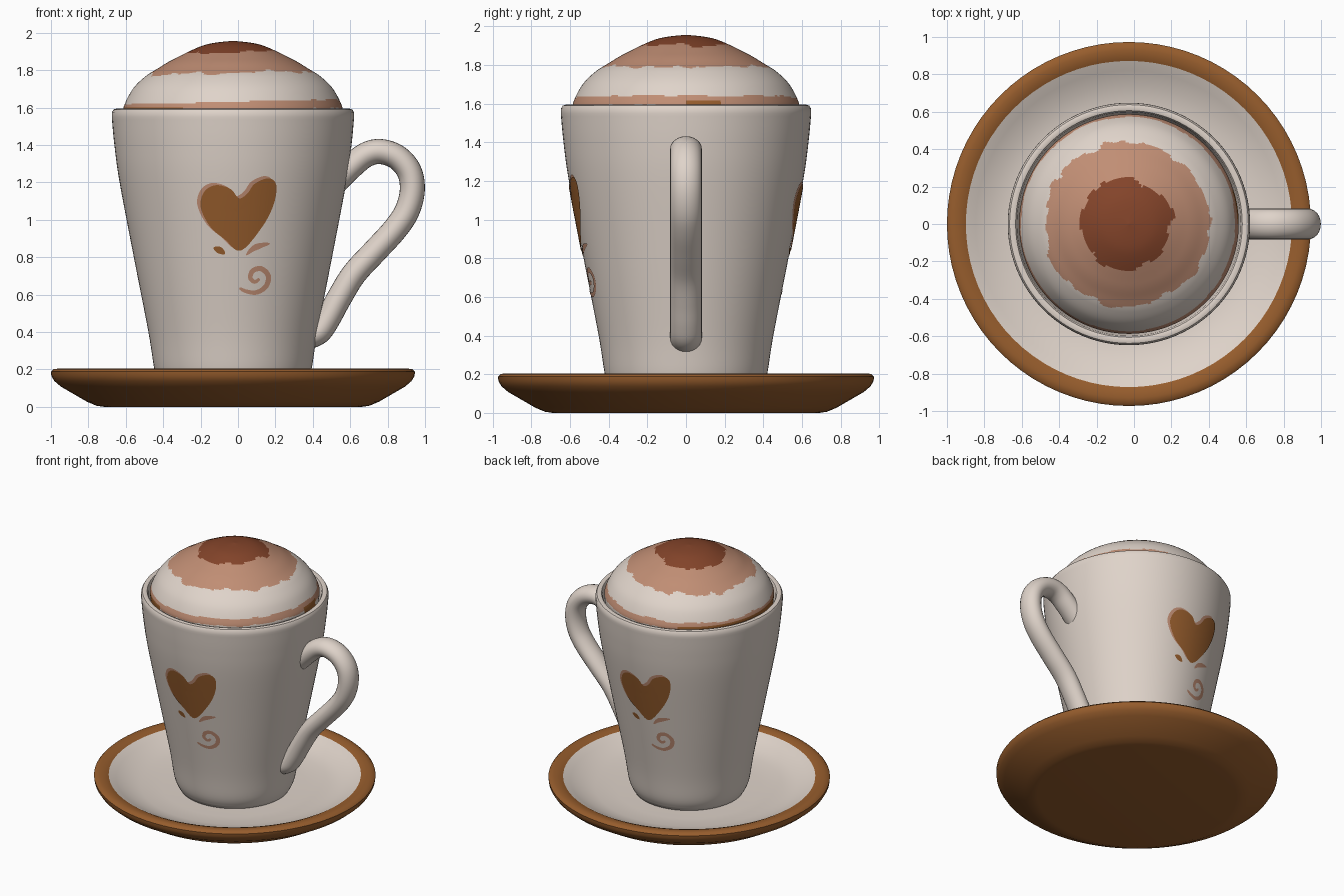
import bpy, bmesh, math
from mathutils import Vector, noise

if "Cube" in bpy.data.objects:
    bpy.data.objects.remove(bpy.data.objects["Cube"])

CX = -0.027  # shared axis of mug, saucer and foam


def mat(name, rgb):
    m = bpy.data.materials.new(name)
    m.diffuse_color = (*rgb, 1)
    m.use_nodes = True
    m.node_tree.nodes["Principled BSDF"].inputs["Base Color"].default_value = m.diffuse_color
    return m


CREAM = mat("cream_white", (0.74, 0.655, 0.59))
BROWN = mat("caramel_brown", (0.31, 0.11, 0.026))
TAN = mat("light_tan", (0.53, 0.27, 0.175))
COCOA = mat("cocoa_red_brown", (0.23, 0.058, 0.023))


def finish(name, bm, mats, angle=40, recalc=True):
    if recalc:
        bmesh.ops.recalc_face_normals(bm, faces=bm.faces)
    me = bpy.data.meshes.new(name)
    bm.to_mesh(me)
    bm.free()
    for m in mats:
        me.materials.append(m)
    ob = bpy.data.objects.new(name, me)
    bpy.context.collection.objects.link(ob)
    bpy.ops.object.select_all(action='DESELECT')
    ob.select_set(True)
    bpy.context.view_layer.objects.active = ob
    bpy.ops.object.shade_smooth_by_angle(angle=math.radians(angle))
    return ob


def smooth(pts, n, closed=False):
    """Catmull-Rom samples through the points."""
    pts = [Vector(p) for p in pts]
    k = len(pts)
    get = (lambda i: pts[i % k]) if closed else (lambda i: pts[max(0, min(k - 1, i))])
    out = []
    for i in range(k if closed else k - 1):
        a, b, c, d = get(i - 1), get(i), get(i + 1), get(i + 2)
        for j in range(n):
            t = j / n
            out.append(0.5 * (2 * b + (c - a) * t + (2 * a - 5 * b + 4 * c - d) * t * t
                              + (3 * b - a - 3 * c + d) * t ** 3))
    if not closed:
        out.append(pts[-1])
    return out


def lathe(profile, seg):
    """Spin (radius, z) points round the shared axis; radius 0 becomes a pole."""
    bm = bmesh.new()
    rings = []
    for r, z in profile:
        if r < 1e-4:
            rings.append([bm.verts.new((CX, 0, z))] * seg)
        else:
            rings.append([bm.verts.new((CX + r * math.cos(2 * math.pi * i / seg),
                                        r * math.sin(2 * math.pi * i / seg), z))
                          for i in range(seg)])
    for a, b in zip(rings, rings[1:]):
        for i in range(seg):
            j = (i + 1) % seg
            vs = list(dict.fromkeys((a[i], a[j], b[j], b[i])))
            if len(vs) > 2:
                bm.faces.new(vs)
    return bm


# Saucer: brown outside and rim, cream dish
bm = lathe([(0, 0), (0.69, 0), (0.73, 0.006), (0.78, 0.027), (0.92, 0.108), (0.955, 0.138),
            (0.971, 0.165), (0.973, 0.188), (0.96, 0.201), (0.93, 0.205), (0.90, 0.202),
            (0.872, 0.192), (0.82, 0.165), (0.74, 0.13), (0.65, 0.11), (0.5, 0.1), (0, 0.1)], 80)
bm.normal_update()
bmesh.ops.recalc_face_normals(bm, faces=bm.faces)
for f in bm.faces:
    c = f.calc_center_median()
    if f.normal.z > 0.3 and math.hypot(c.x - CX, c.y) < 0.87:
        f.material_index = 1
finish("saucer", bm, [BROWN, CREAM])

# Mug body with rounded rim and hollow lip
wall = smooth([(0.395, 0.13), (0.42, 0.2), (0.452, 0.4), (0.53, 0.8), (0.606, 1.2),
               (0.634, 1.4), (0.648, 1.55)], 6)
body = [(0, 0.09), (0.35, 0.09), (0.38, 0.105)] + [tuple(p) for p in wall] + [
    (0.647, 1.575), (0.638, 1.59), (0.622, 1.595), (0.606, 1.59), (0.598, 1.575),
    (0.59, 1.5), (0.57, 1.4), (0, 1.4)]
finish("mug_body", lathe(body, 96), [CREAM])

# Handle: oval section swept along a curved path
path = smooth([(0.52, 1.20), (0.60, 1.28), (0.68, 1.345), (0.76, 1.365), (0.85, 1.335),
               (0.915, 1.26), (0.932, 1.16), (0.905, 1.05), (0.84, 0.95), (0.73, 0.83),
               (0.62, 0.71), (0.54, 0.58), (0.48, 0.47), (0.43, 0.40), (0.36, 0.37)], 5)
bm = bmesh.new()
rings = []
for i, p in enumerate(path):
    t = (path[min(i + 1, len(path) - 1)] - path[max(i - 1, 0)]).normalized()
    n = Vector((-t.y, t.x))
    ring = []
    for k in range(24):
        a = 2 * math.pi * k / 24
        q = p + n * 0.067 * math.cos(a)
        ring.append(bm.verts.new((q.x, 0.082 * math.sin(a), q.y)))
    rings.append(ring)
for a, b in zip(rings, rings[1:]):
    for k in range(24):
        bm.faces.new((a[k], a[(k + 1) % 24], b[(k + 1) % 24], b[k]))
bm.faces.new(rings[0])
bm.faces.new(rings[-1])
finish("mug_handle", bm, [CREAM])

# Foam dome: ragged cocoa top, tan ring, tan band and coffee stain at the rim
dome = smooth([(0.575, 1.48), (0.585, 1.56), (0.582, 1.61), (0.535, 1.70), (0.47, 1.765),
               (0.40, 1.81), (0.315, 1.86), (0.15, 1.935), (0, 1.957)], 12)
dome[-1] = Vector((0, 1.957))
bm = lathe([(0, 1.48)] + [tuple(p) for p in dome], 160)
for f in bm.faces:
    c = f.calc_center_median()
    x, y = c.x + 0.04, c.y
    r = math.hypot(x, y)
    rag = 0.035 * noise.noise((x * 7, y * 7, 2)) + 0.02 * noise.noise((x * 22, y * 22, 5))
    low = 0.012 * math.cos(math.atan2(y, x)) + 0.3 * rag
    if r < 0.24 + rag:
        f.material_index = 3
    elif r < 0.44 + rag:
        f.material_index = 2
    elif c.z < 1.598 and x < -0.25 or (c.z < 1.618 and x > 0.5 and 0 < y < 0.17):
        f.material_index = 1
    elif 1.585 + low < c.z < 1.632 + low:
        f.material_index = 2
finish("foam_dome", bm, [CREAM, BROWN, TAN, COCOA], 60)


# Painted decoration, wrapped on the mug wall; repeated on the back by a half turn
def wall_radius(z):
    for a, b in zip(wall, wall[1:]):
        if a.y <= z <= b.y:
            return a.x + (b.x - a.x) * (z - a.y) / (b.y - a.y)
    return wall[-1].x


def decal(name, rows, material, off, closed):
    """Skin rows of (x, z) points and lay them on the mug wall."""
    for side, s in (("front", 1), ("back", -1)):
        bm = bmesh.new()
        vr = []
        for row in rows:
            vs = []
            for x, z in row:
                u, r = x - CX, wall_radius(z) + off
                vs.append(bm.verts.new((CX + s * u, -s * math.sqrt(r * r - u * u), z)))
            vr.append(vs)
        for a, b in zip(vr, vr[1:]):
            for i in range(len(a) if closed else len(a) - 1):
                j = (i + 1) % len(a)
                bm.faces.new((a[i], a[j], b[j], b[i]))
        bmesh.ops.remove_doubles(bm, verts=bm.verts, dist=1e-5)
        bm.normal_update()
        for f in bm.faces:
            if f.normal.y * s > 0:
                f.normal_flip()
        finish(name + "_" + side, bm, [material], recalc=False)


def filled(outline, centre, dx=0, dz=0):
    c = Vector(centre)
    return [[c.lerp(p, k / 8) + Vector((dx, dz)) for p in outline] for k in range(9)]


def stroke(pts, widths):
    left, right = [], []
    for i, p in enumerate(pts):
        t = (pts[min(i + 1, len(pts) - 1)] - pts[max(i - 1, 0)]).normalized()
        n = Vector((-t.y, t.x)) * widths(i / (len(pts) - 1)) / 2
        left.append(p + n)
        right.append(p - n)
    return [left, right]


heart = smooth([(0.015, 0.835), (0.128, 0.96), (0.19, 1.08), (0.205, 1.185), (0.165, 1.222),
                (0.09, 1.193), (0.05, 1.14), (0.005, 1.115), (-0.04, 1.165), (-0.12, 1.185),
                (-0.18, 1.15), (-0.20, 1.07), (-0.15, 0.965), (-0.07, 0.895)], 5, True)
decal("heart_shadow", filled(heart, (0, 1.04), -0.018, 0.012), TAN, 0.003, True)
decal("heart", filled(heart, (0, 1.04)), BROWN, 0.006, True)

taper = lambda t: 0.006 + 0.026 * math.sin(math.pi * t)
decal("left_dash", stroke(smooth([(-0.13, 0.85), (-0.10, 0.838), (-0.07, 0.818)], 6),
                          lambda t: 0.006 + 0.03 * math.sin(math.pi * t)), BROWN, 0.004, False)
decal("right_dash", stroke(smooth([(0.045, 0.812), (0.08, 0.845), (0.12, 0.862), (0.17, 0.873)], 6),
                           taper), TAN, 0.004, False)
swirl = smooth([(0.008, 0.635), (0.045, 0.617), (0.10, 0.612), (0.15, 0.645), (0.162, 0.70),
                (0.125, 0.738), (0.08, 0.728), (0.066, 0.69), (0.09, 0.668), (0.115, 0.685)], 6)
decal("swirl", stroke(swirl, lambda t: 0.01 + 0.018 * math.sin(math.pi * t) ** 0.5 if 0 < t < 1 else 0.01),
      TAN, 0.004, False)
